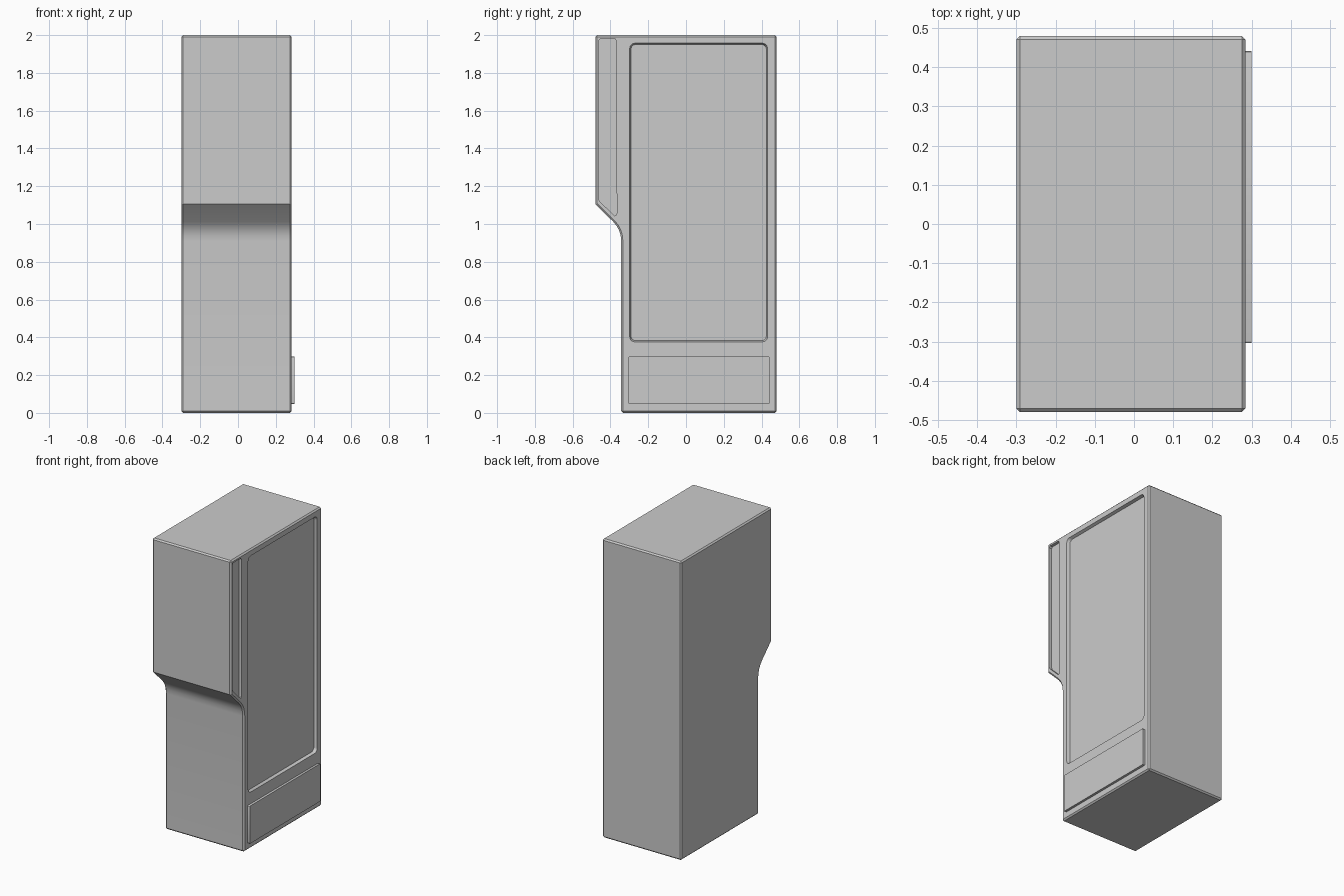
import bpy, bmesh, math

cube = bpy.data.objects.get("Cube")
if cube:
    bpy.data.objects.remove(cube, do_unlink=True)

grey = bpy.data.materials.new("light_grey")
grey.use_nodes = True
colour = (0.6, 0.6, 0.6, 1)
grey.diffuse_color = colour
grey.node_tree.nodes["Principled BSDF"].inputs["Base Color"].default_value = colour

SIDE = 0.284      # detailed side of the cabinet
DEPTH = 0.02      # recess depth


def prism(name, x0, x1, profile, chamfer=0.0, inset=0.0):
    """Extrude a (y, z) outline from x0 to x1; inset shrinks the x0 end."""
    bm = bmesh.new()
    cy = sum(p[0] for p in profile) / len(profile)
    cz = sum(p[1] for p in profile) / len(profile)

    def shrink(v, c):
        return v - math.copysign(inset, v - c)

    near = [bm.verts.new((x0, shrink(y, cy), shrink(z, cz))) for y, z in profile]
    far = [bm.verts.new((x1, y, z)) for y, z in profile]
    bm.faces.new(near)
    bm.faces.new(far)
    n = len(profile)
    for i in range(n):
        j = (i + 1) % n
        bm.faces.new((near[i], near[j], far[j], far[i]))
    bmesh.ops.recalc_face_normals(bm, faces=bm.faces)
    if chamfer:
        sharp = [e for e in bm.edges if e.calc_face_angle() > 0.9]
        bmesh.ops.bevel(bm, geom=sharp, offset=chamfer, segments=1,
                        profile=0.5, affect='EDGES')
    mesh = bpy.data.meshes.new(name)
    bm.to_mesh(mesh)
    bm.free()
    mesh.materials.append(grey)
    obj = bpy.data.objects.new(name, mesh)
    bpy.context.collection.objects.link(obj)
    return obj


def clipped(y0, y1, z0, z1, c):
    """Rectangle with softly clipped corners."""
    pts = []
    corners = ((y1, z1, 0), (y0, z1, 90), (y0, z0, 180), (y1, z0, 270))
    for y, z, start in corners:
        oy = y - math.copysign(c, y - (y0 + y1) / 2)
        oz = z - math.copysign(c, z - (z0 + z1) / 2)
        for step in range(4):
            a = math.radians(start + 30 * step)
            pts.append((oy + c * math.cos(a), oz + c * math.sin(a)))
    return pts


# Cabinet with an overhanging upper front
body = prism("cabinet_body", -0.3, SIDE, [
    (0.48, 0), (0.48, 2), (-0.48, 2), (-0.48, 1.105), (-0.385, 1.012),
    (-0.367, 0.99), (-0.354, 0.966), (-0.346, 0.94), (-0.343, 0.91),
    (-0.343, 0)], chamfer=0.009)

# Recesses in the detailed side: large door panel and narrow front strip
floor, outside = SIDE - DEPTH, SIDE + DEPTH
door = prism("door_recess_cutter", floor, outside,
             clipped(-0.304, 0.438, 0.37, 1.963, 0.026), inset=0.012)
strip = prism("strip_recess_cutter", floor, outside, [
    (-0.375, 1.98), (-0.455, 1.98), (-0.463, 1.97), (-0.463, 1.135),
    (-0.457, 1.12), (-0.378, 1.043), (-0.368, 1.047), (-0.366, 1.06),
    (-0.369, 1.55), (-0.369, 1.97)])

bpy.context.view_layer.objects.active = body
for cutter in (door, strip):
    mod = body.modifiers.new(cutter.name, 'BOOLEAN')
    mod.operation = 'DIFFERENCE'
    mod.solver = 'EXACT'
    mod.object = cutter
    bpy.ops.object.modifier_apply(modifier=mod.name)
    bpy.data.objects.remove(cutter, do_unlink=True)

# Raised lower service panel
panel = prism("lower_panel", SIDE - 0.01, 0.3,
              clipped(-0.304, 0.442, 0.046, 0.298, 0.006))

# Smooth the curved front while keeping the edges sharp
bpy.context.view_layer.update()
bpy.ops.object.select_all(action='DESELECT')
for part in (body, panel):
    part.select_set(True)
bpy.ops.object.shade_smooth_by_angle(angle=math.radians(30))
